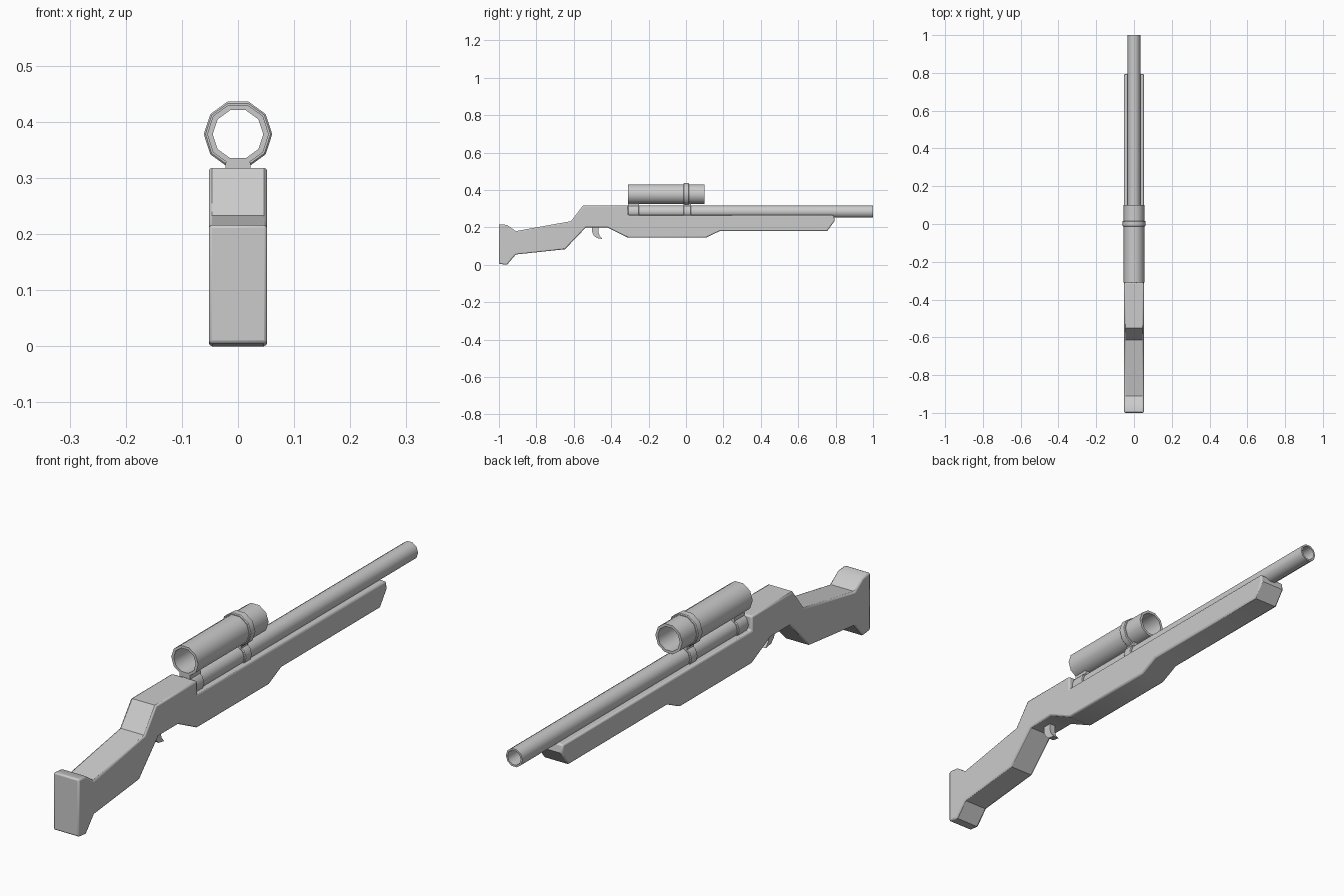
import bpy, bmesh, math

if "Cube" in bpy.data.objects:
    bpy.data.objects.remove(bpy.data.objects["Cube"])

SIDES = 10


def finish(name, bm, bevel=0.0, angle=40):
    bmesh.ops.recalc_face_normals(bm, faces=bm.faces)
    mesh = bpy.data.meshes.new(name)
    bm.to_mesh(mesh)
    bm.free()
    ob = bpy.data.objects.new(name, mesh)
    bpy.context.collection.objects.link(ob)
    if bevel:
        mod = ob.modifiers.new("bevel", 'BEVEL')
        mod.width = bevel
        mod.segments = 2
        mod.limit_method = 'ANGLE'
        mod.angle_limit = math.radians(70)
    bpy.ops.object.select_all(action='DESELECT')
    bpy.context.view_layer.objects.active = ob
    ob.select_set(True)
    bpy.ops.object.shade_smooth_by_angle(angle=math.radians(angle))
    return ob


def extrude_profile(name, points, half, bevel=0.0, angle=30):
    """Side profile of (y, z) points extruded across x."""
    bm = bmesh.new()
    face = bm.faces.new([bm.verts.new((-half, y, z)) for y, z in points])
    ext = bmesh.ops.extrude_face_region(bm, geom=[face])
    moved = [v for v in ext["geom"] if isinstance(v, bmesh.types.BMVert)]
    bmesh.ops.translate(bm, verts=moved, vec=(2 * half, 0, 0))
    return finish(name, bm, bevel, angle)


def tube(name, y0, y1, z, outer, inner, chamfer=0.0):
    """Hollow low-poly tube along y."""
    c = chamfer
    section = [(inner, y0), (outer - c, y0), (outer, y0 + c),
               (outer, y1 - c), (outer - c, y1), (inner, y1)]
    if not c:
        section = [(inner, y0), (outer, y0), (outer, y1), (inner, y1)]
    bm = bmesh.new()
    rings = []
    for i in range(SIDES):
        a = 2 * math.pi * i / SIDES
        rings.append([bm.verts.new((r * math.cos(a), y, z + r * math.sin(a)))
                      for r, y in section])
    n = len(section)
    for i in range(SIDES):
        p, q = rings[i], rings[(i + 1) % SIDES]
        for j in range(n):
            k = (j + 1) % n
            bm.faces.new((p[j], p[k], q[k], q[j]))
    return finish(name, bm)


# Stock: one-piece side profile
extrude_profile("stock", [
    (-1.0, 0.005), (-0.957, 0.0), (-0.91, 0.055), (-0.647, 0.083),
    (-0.535, 0.2), (-0.42, 0.2), (-0.31, 0.145), (0.107, 0.145),
    (0.18, 0.18), (0.755, 0.18), (0.795, 0.235), (0.79, 0.265),
    (-0.31, 0.265), (-0.31, 0.318), (-0.55, 0.318), (-0.615, 0.233),
    (-0.91, 0.18), (-0.957, 0.213), (-1.0, 0.217)], 0.052, bevel=0.006)

# Trigger: small curved blade
extrude_profile("trigger", [
    (-0.503, 0.205), (-0.503, 0.178), (-0.494, 0.158), (-0.478, 0.143),
    (-0.447, 0.138), (-0.462, 0.156), (-0.468, 0.176), (-0.468, 0.205)], 0.012)

# Barrel and scope body
tube("barrel", -0.315, 1.0, 0.284, 0.034, 0.027)
tube("scope_body", -0.31, 0.10, 0.378, 0.055, 0.045)
tube("scope_ring", -0.013, 0.017, 0.378, 0.061, 0.050, chamfer=0.003)

# Mounts: band around the barrel with a foot under the scope
for label, y0, y1 in (("rear", -0.31, -0.25), ("front", -0.013, 0.027)):
    tube(label + "_barrel_band", y0, y1, 0.284, 0.040, 0.030, chamfer=0.003)
    extrude_profile(label + "_scope_foot", [
        (y0, 0.313), (y1, 0.313), (y1, 0.328), (y0, 0.328)], 0.022)
